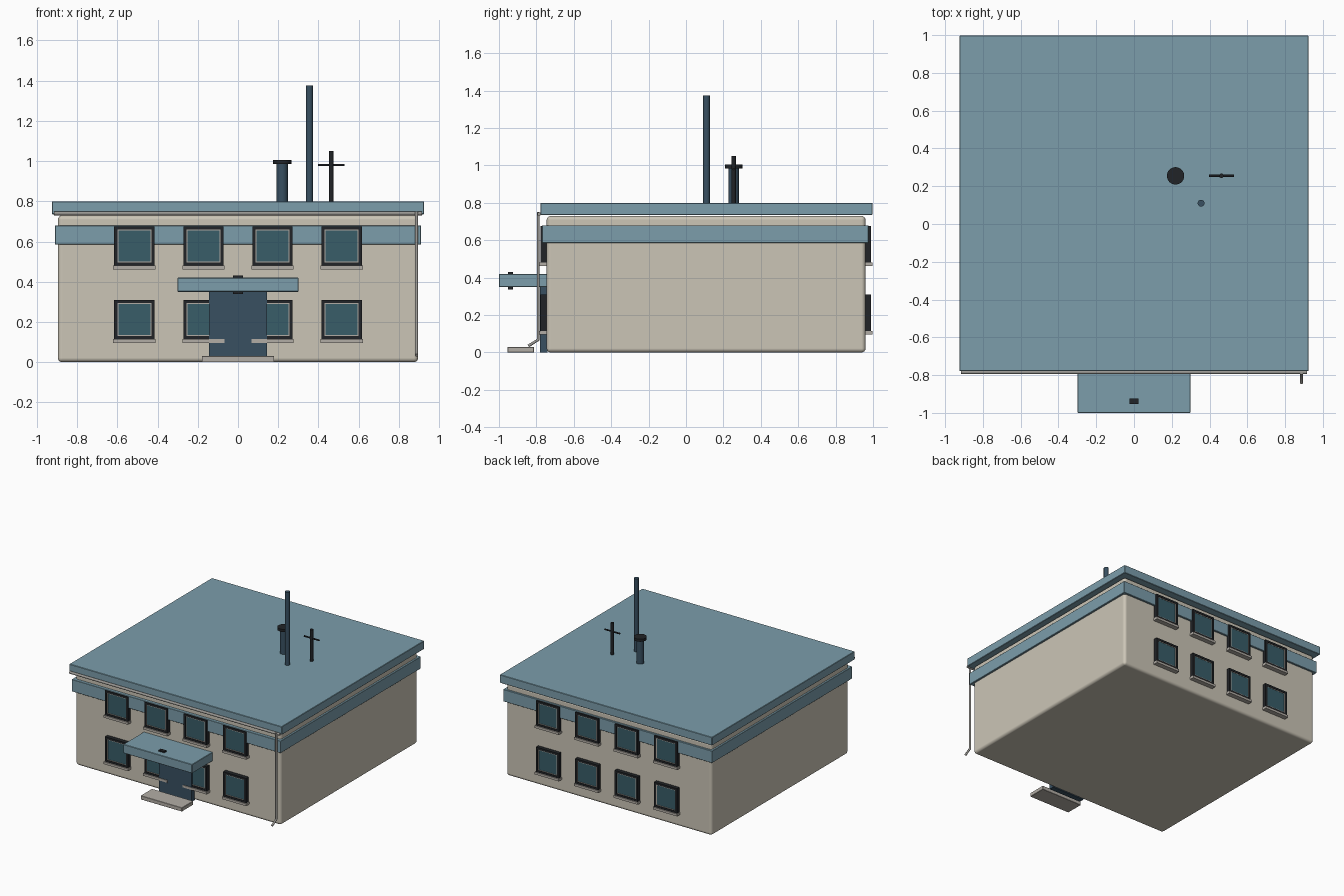
import bpy, bmesh, math
from mathutils import Vector, Matrix

if "Cube" in bpy.data.objects:
    bpy.data.objects.remove(bpy.data.objects["Cube"])


def material(name, r, g, b):
    m = bpy.data.materials.new(name)
    m.diffuse_color = (r, g, b, 1)
    m.use_nodes = True
    m.node_tree.nodes["Principled BSDF"].inputs["Base Color"].default_value = m.diffuse_color
    return m


WALL = material("wall_cream", 0.60, 0.56, 0.47)
BLUE = material("trim_blue", 0.20, 0.34, 0.41)
NAVY = material("door_navy", 0.04, 0.08, 0.12)
DARK = material("frame_dark", 0.015, 0.017, 0.02)
GLASS = material("glass_teal", 0.04, 0.11, 0.14)
STONE = material("stone_grey", 0.45, 0.42, 0.38)
METAL = material("metal_grey", 0.32, 0.31, 0.29)


def add(name, data, mat):
    data.materials.append(mat)
    ob = bpy.data.objects.new(name, data)
    bpy.context.collection.objects.link(ob)
    return ob


def mesh_from(name, bm):
    bmesh.ops.recalc_face_normals(bm, faces=bm.faces)
    me = bpy.data.meshes.new(name)
    bm.to_mesh(me)
    bm.free()
    return me


def box_mesh(name, lo, hi):
    lo, hi = Vector(lo), Vector(hi)
    bm = bmesh.new()
    bmesh.ops.create_cube(bm, size=1)
    for v in bm.verts:
        v.co = (lo + hi) / 2 + v.co * (hi - lo)
    return mesh_from(name, bm)


def box(name, lo, hi, mat, bevel=0.0, segments=1):
    ob = add(name, box_mesh(name, lo, hi), mat)
    if bevel:
        mod = ob.modifiers.new("Bevel", "BEVEL")
        mod.width = bevel
        mod.segments = segments
        if segments > 1:
            for p in ob.data.polygons:
                p.use_smooth = True
            ob.modifiers.new("Normals", "WEIGHTED_NORMAL")
    return ob


def rod(name, a, b, r, mat, sides=24):
    a, b = Vector(a), Vector(b)
    bm = bmesh.new()
    bmesh.ops.create_cone(bm, cap_ends=True, segments=sides, radius1=r, radius2=r, depth=(b - a).length)
    rot = (b - a).to_track_quat("Z", "Y").to_matrix().to_4x4()
    bm.transform(Matrix.Translation((a + b) / 2) @ rot)
    for f in bm.faces:
        f.smooth = len(f.verts) == 4
    return add(name, mesh_from(name, bm), mat)


def ring_mesh(name, w, h, t, y0, y1):
    # Rectangular mitred ring: half sizes w, h, bar width t
    bm = bmesh.new()
    loops = []
    for inset, y in ((0, y0), (0, y1), (t, y1), (t, y0)):
        loops.append([bm.verts.new((sx * (w - inset), y, sz * (h - inset)))
                      for sx, sz in ((-1, -1), (1, -1), (1, 1), (-1, 1))])
    for i in range(4):
        p, q = loops[i], loops[(i + 1) % 4]
        for k in range(4):
            n = (k + 1) % 4
            bm.faces.new((p[k], p[n], q[n], q[k]))
    return mesh_from(name, bm)


# Main block, fascia band and flat roof
box("main_walls", (-0.895, -0.745, 0), (0.895, 0.96, 0.73), WALL, 0.022, 4)
box("fascia_band", (-0.91, -0.77, 0.585), (0.91, 0.975, 0.68), BLUE, 0.002)
box("flat_roof", (-0.925, -0.778, 0.735), (0.925, 0.997, 0.80), BLUE, 0.003)

# Windows: shared meshes, local -y faces outward from the wall
window_parts = [
    ("window_frame", ring_mesh("window_frame", 0.1, 0.0975, 0.016, 0.005, -0.033), DARK),
    ("window_liner", ring_mesh("window_liner", 0.085, 0.0825, 0.006, 0.0, -0.029), STONE),
    ("window_glass", box_mesh("window_glass", (-0.081, -0.027, -0.078), (0.081, 0.0, 0.078)), GLASS),
    ("window_sill", box_mesh("window_sill", (-0.105, -0.041, -0.116), (0.105, 0.005, -0.0975)), STONE),
]
for _, me, mat in window_parts:
    me.materials.append(mat)
for side, wall_y, angle in (("front", -0.745, 0), ("back", 0.957, math.pi)):
    for floor, z in (("lower", 0.2125), ("upper", 0.578)):
        for i, x in enumerate((-0.515, -0.172, 0.172, 0.515)):
            for part, me, _ in window_parts:
                ob = bpy.data.objects.new(f"{part}_{side}_{floor}_{i + 1}", me)
                ob.location = (x, wall_y, z)
                ob.rotation_euler.z = angle
                bpy.context.collection.objects.link(ob)

# Entrance
box("front_door", (-0.143, -0.781, 0), (0.143, -0.74, 0.355), NAVY)
box("door_canopy", (-0.30, -1.0, 0.35), (0.30, -0.74, 0.42), BLUE, 0.003)
box("canopy_light", (-0.025, -0.953, 0.338), (0.025, -0.925, 0.43), DARK)
box("door_step", (-0.18, -0.955, 0), (0.18, -0.813, 0.03), STONE, 0.002)

# Gutter and downpipe with a kicked-out foot
rod("gutter", (-0.915, -0.785, 0.74), (0.915, -0.785, 0.74), 0.01, METAL, 16)
curve = bpy.data.curves.new("downpipe", "CURVE")
curve.dimensions = "3D"
curve.bevel_depth = 0.008
curve.bevel_resolution = 3
curve.use_fill_caps = True
path = ((0.887, -0.79, 0.75), (0.887, -0.79, 0.068), (0.887, -0.843, 0.035))
spline = curve.splines.new("POLY")
spline.points.add(len(path) - 1)
for point, co in zip(spline.points, path):
    point.co = (*co, 1)
add("downpipe", curve, METAL)

# Rooftop vent, flue and aerial
rod("vent_pipe", (0.22, 0.255, 0.79), (0.22, 0.255, 0.99), 0.028, NAVY)
rod("vent_cap", (0.22, 0.255, 0.985), (0.22, 0.255, 1.005), 0.046, DARK, 32)
rod("tall_flue", (0.355, 0.11, 0.79), (0.355, 0.11, 1.375), 0.018, NAVY)
rod("aerial_mast", (0.463, 0.255, 0.79), (0.463, 0.255, 1.05), 0.012, DARK, 16)
rod("aerial_crossbar", (0.398, 0.255, 0.98), (0.53, 0.255, 0.98), 0.006, DARK, 12)
